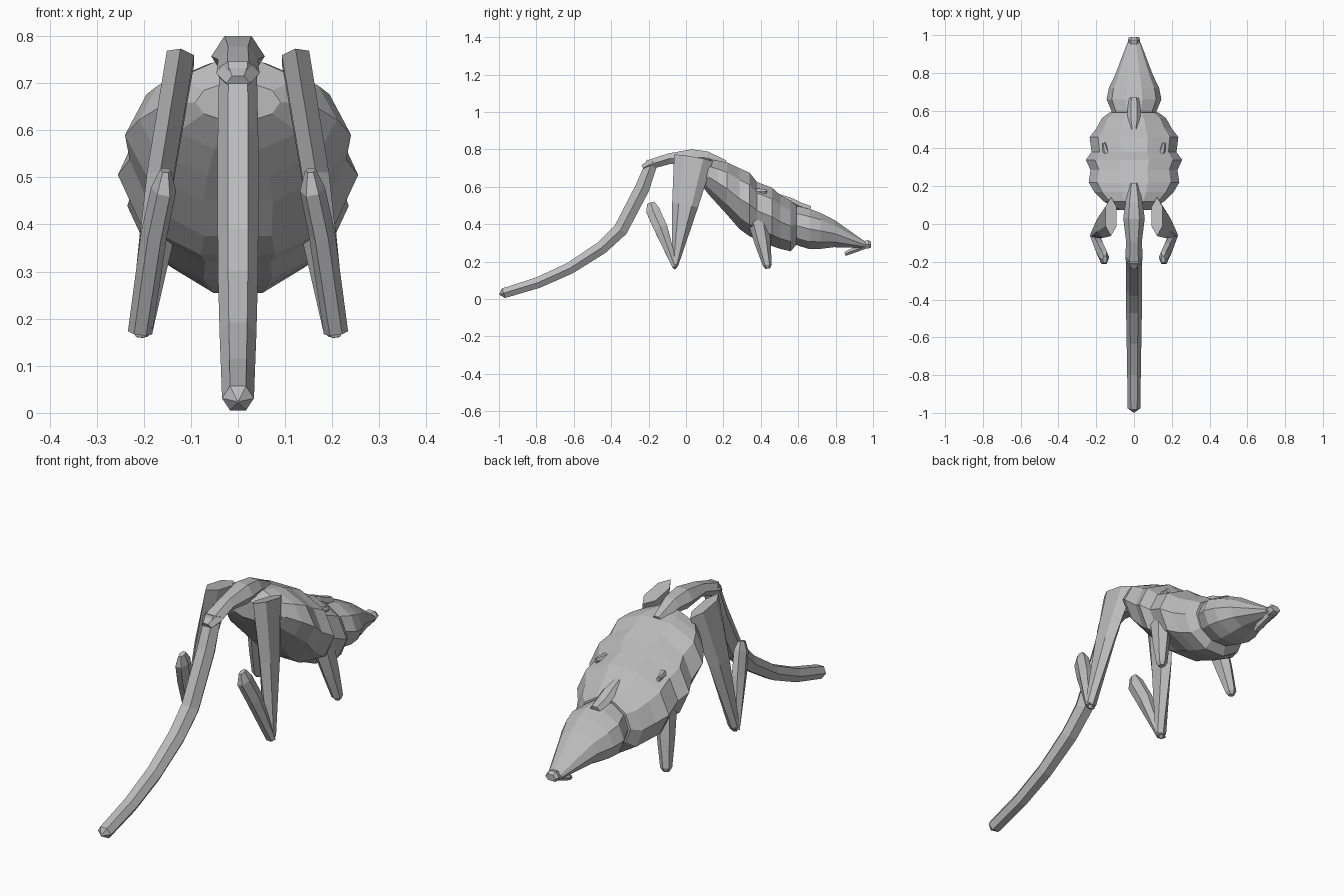
import bpy, bmesh, math
from mathutils import Vector

cube = bpy.data.objects.get("Cube")
if cube:
    bpy.data.objects.remove(cube)

grey = bpy.data.materials.new("stone_grey")
grey.use_nodes = True
colour = (0.5, 0.5, 0.5, 1)
grey.diffuse_color = colour
grey.node_tree.nodes["Principled BSDF"].inputs["Base Color"].default_value = colour


def skin(name, rings):
    """Bridge closed loops of points and cap both ends."""
    bm = bmesh.new()
    loops = [[bm.verts.new(p) for p in ring] for ring in rings]
    n = len(loops[0])
    for a, b in zip(loops, loops[1:]):
        for i in range(n):
            j = (i + 1) % n
            bm.faces.new((a[i], a[j], b[j], b[i]))
    bm.faces.new(loops[0])
    bm.faces.new(loops[-1])
    bmesh.ops.recalc_face_normals(bm, faces=bm.faces)
    mesh = bpy.data.meshes.new(name)
    bm.to_mesh(mesh)
    bm.free()
    mesh.materials.append(grey)
    obj = bpy.data.objects.new(name, mesh)
    bpy.context.collection.objects.link(obj)
    return obj


def trunk(name, stations, sides=10):
    """Upright oval rings along y: (y, top, bottom, half width)."""
    rings = []
    flat = math.cos(math.pi / sides)
    for y, top, bottom, w in stations:
        ring = []
        for i in range(sides):
            t = math.tau * i / sides
            ring.append((w * math.cos(t), y,
                         (top + bottom) / 2 + (top - bottom) / 2 * math.sin(t) / flat))
        rings.append(ring)
    return skin(name, rings)


def limb(name, stations, phase=0.0, sides=6):
    """Rings square to a path: (x, y, z, half width, half depth)."""
    pts = [Vector(s[:3]) for s in stations]
    rings = []
    for i, s in enumerate(stations):
        d = (pts[min(i + 1, len(pts) - 1)] - pts[max(i - 1, 0)]).normalized()
        u = Vector((1, 0, 0))
        u = (u - d * u.dot(d)).normalized()
        v = d.cross(u)
        ring = []
        for k in range(sides):
            t = math.tau * k / sides + phase
            ring.append(pts[i] + u * s[3] * math.cos(t) + v * s[4] * math.sin(t))
        rings.append(ring)
    return skin(name, rings)


def pair(name, stations, phase=0.0):
    """The same limb on the left and the right."""
    for side, sign in (("left", 1), ("right", -1)):
        limb(side + "_" + name, [(sign * s[0], *s[1:]) for s in stations], phase)


# Ribbed body
trunk("body", [
    (.075, .70, .62, .09), (.12, .745, .56, .16), (.17, .74, .505, .21),
    (.22, .73, .45, .24), (.285, .70, .375, .23), (.34, .675, .335, .255),
    (.38, .625, .32, .225), (.46, .595, .283, .235), (.505, .555, .268, .2),
    (.56, .525, .255, .17), (.59, .50, .29, .13)])

# Long tapering head and nose
trunk("head", [
    (.57, .485, .30, .115), (.60, .495, .285, .12), (.66, .482, .267, .145),
    (.72, .46, .268, .133), (.79, .425, .277, .1), (.96, .305, .272, .035)])
trunk("nose", [(.95, .31, .268, .028), (.975, .315, .27, .033),
               (.99, .305, .277, .026)], 6)
limb("lower_jaw", [(0, .97, .283, .016, .012), (0, .88, .254, .024, .016),
                   (0, .85, .24, .014, .012)])

# Crest on the nape and small shoulder spurs
limb("nape_crest", [(0, .48, .56, .015, .008), (0, .56, .522, .034, .022),
                    (0, .61, .495, .034, .024), (0, .665, .48, .026, .02)])
pair("shoulder_spur", [(.145, .37, .575, .02, .02), (.16, .43, .575, .008, .012)])

# Arched tail root and hanging tail
limb("tail_root", [
    (0, .21, .72, .025, .025), (0, .11, .755, .046, .04), (0, .03, .757, .057, .05),
    (0, -.09, .75, .042, .033), (0, -.19, .72, .046, .03), (0, -.23, .70, .025, .02)])
limb("tail", [
    (0, -.18, .735, .04, .036), (0, -.235, .59, .043, .045), (0, -.35, .37, .043, .044),
    (0, -.45, .275, .042, .04), (0, -.62, .165, .039, .036), (0, -.79, .088, .036, .034),
    (0, -.975, .031, .034, .031), (0, -.998, .024, .003, .003)])

# Hind legs: broad thigh narrowing to the heel, then a shank folded back up
pair("thigh", [(.122, .04, .755, .034, .105), (.165, -.005, .5, .033, .07),
               (.205, -.058, .185, .028, .018), (.208, -.06, .16, .01, .004)],
     math.pi / 6)
pair("shank", [(.208, -.058, .17, .026, .016), (.178, -.135, .38, .028, .042),
               (.158, -.178, .475, .027, .042), (.154, -.188, .515, .012, .022)])

# Front legs
pair("front_leg", [(.165, .385, .42, .045, .055), (.185, .41, .30, .036, .043),
                   (.203, .435, .18, .026, .024), (.204, .437, .163, .014, .013)],
     math.pi / 6)
